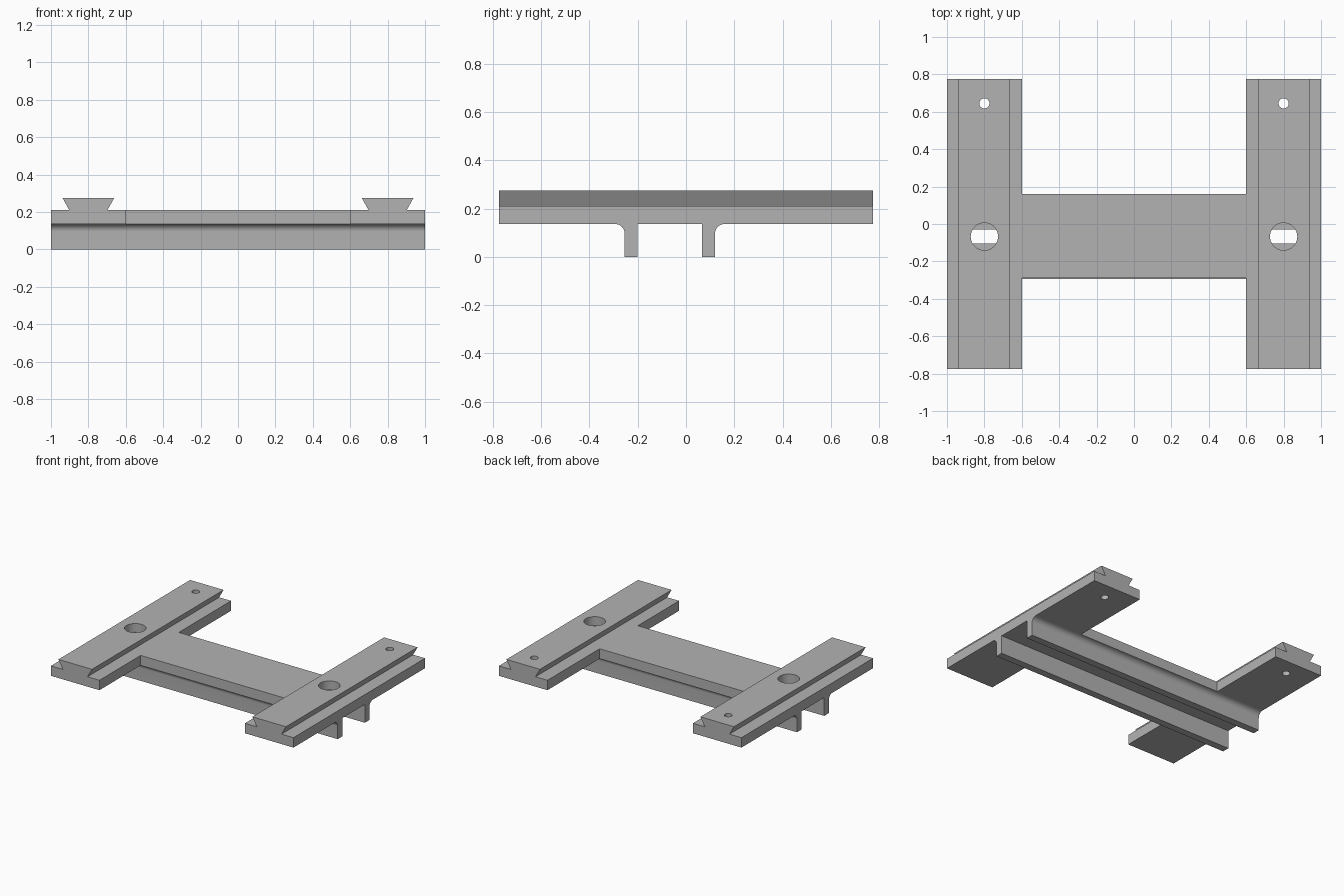
import bpy
import bmesh
from math import cos, sin, pi, radians
from mathutils import Vector

if "Cube" in bpy.data.objects:
    bpy.data.objects.remove(bpy.data.objects["Cube"], do_unlink=True)

grey = bpy.data.materials.new("plain grey")
grey.use_nodes = True
grey.diffuse_color = (0.45, 0.45, 0.45, 1)
grey.node_tree.nodes["Principled BSDF"].inputs["Base Color"].default_value = grey.diffuse_color

PLATE_LOW, PLATE_TOP, RAIL_TOP = 0.136, 0.21, 0.275
SIDE, LENGTH = 0.8, 0.775          # rail centre in x, half length in y
BORE_Y, PIN_Y = -0.067, 0.645


def prism(name, outline, axis, low, high):
    """Extrude a 2D outline along an axis; the outline uses the other two axes."""
    bm = bmesh.new()

    def place(a, b, c):
        return {"x": Vector((c, a, b)), "y": Vector((a, c, b)), "z": Vector((a, b, c))}[axis]

    face = bm.faces.new([bm.verts.new(place(a, b, low)) for a, b in outline])
    made = bmesh.ops.extrude_face_region(bm, geom=[face])["geom"]
    verts = [v for v in made if isinstance(v, bmesh.types.BMVert)]
    bmesh.ops.translate(bm, verts=verts, vec=place(0, 0, high - low))
    bmesh.ops.recalc_face_normals(bm, faces=bm.faces)
    mesh = bpy.data.meshes.new(name)
    bm.to_mesh(mesh)
    bm.free()
    mesh.materials.append(grey)
    obj = bpy.data.objects.new(name, mesh)
    bpy.context.collection.objects.link(obj)
    return obj


def circle(x, y, radius, flat=1.0, steps=48):
    """Round outline, trimmed flat at +-flat in y."""
    return [(x + radius * cos(2 * pi * i / steps),
             y + max(-flat, min(flat, radius * sin(2 * pi * i / steps))))
            for i in range(steps)]


def cut(obj, outline):
    """Cut a vertical hole right through a part."""
    cutter = prism("hole_cutter", outline, "z", -0.1, 0.5)
    cutter.hide_render = True
    mod = obj.modifiers.new("hole", "BOOLEAN")
    mod.operation, mod.solver, mod.object = "DIFFERENCE", "EXACT", cutter
    bpy.context.view_layer.objects.active = obj
    bpy.ops.object.modifier_apply(modifier=mod.name)
    bpy.data.objects.remove(cutter, do_unlink=True)


# H-shaped base plate
front, back, inner = -0.29, 0.16, 0.6
plate = prism("base_plate", [
    (-1, -LENGTH), (-inner, -LENGTH), (-inner, front), (inner, front),
    (inner, -LENGTH), (1, -LENGTH), (1, LENGTH), (inner, LENGTH),
    (inner, back), (-inner, back), (-inner, LENGTH), (-1, LENGTH)],
    "z", PLATE_LOW, PLATE_TOP)
parts = [plate]

# Dovetail rails with a round counterbore over a flat-sided hole, and a pin hole
for side, label in ((-1, "right"), (1, "left")):
    x = side * SIDE
    rail = prism(label + "_dovetail_rail", [
        (x - 0.102, PLATE_TOP), (x + 0.102, PLATE_TOP),
        (x + 0.138, RAIL_TOP), (x - 0.138, RAIL_TOP)], "y", -LENGTH, LENGTH)
    cut(rail, circle(x, BORE_Y, 0.073))
    cut(plate, circle(x, BORE_Y, 0.073, flat=0.037))
    for part in (rail, plate):
        cut(part, circle(x, PIN_Y, 0.027))
    parts.append(rail)

# Two full-width ribs underneath, filleted into the plate on their outer sides
FILLET = 0.04
for side, label in ((-1, "front"), (1, "back")):
    near = BORE_Y + side * 0.133
    far = BORE_Y + side * 0.187
    arc = [(far + side * FILLET * (1 - cos(t)), PLATE_LOW - FILLET * (1 - sin(t)))
           for t in (pi / 2 * i / 12 for i in range(13))]
    parts.append(prism(label + "_rib", [(near, PLATE_LOW), (near, 0), (far, 0)] + arc,
                       "x", -1, 1))

# Smooth the curved walls and keep the edges crisp
bpy.ops.object.select_all(action="DESELECT")
for part in parts:
    part.select_set(True)
bpy.context.view_layer.objects.active = plate
bpy.ops.object.shade_smooth_by_angle(angle=radians(30))
